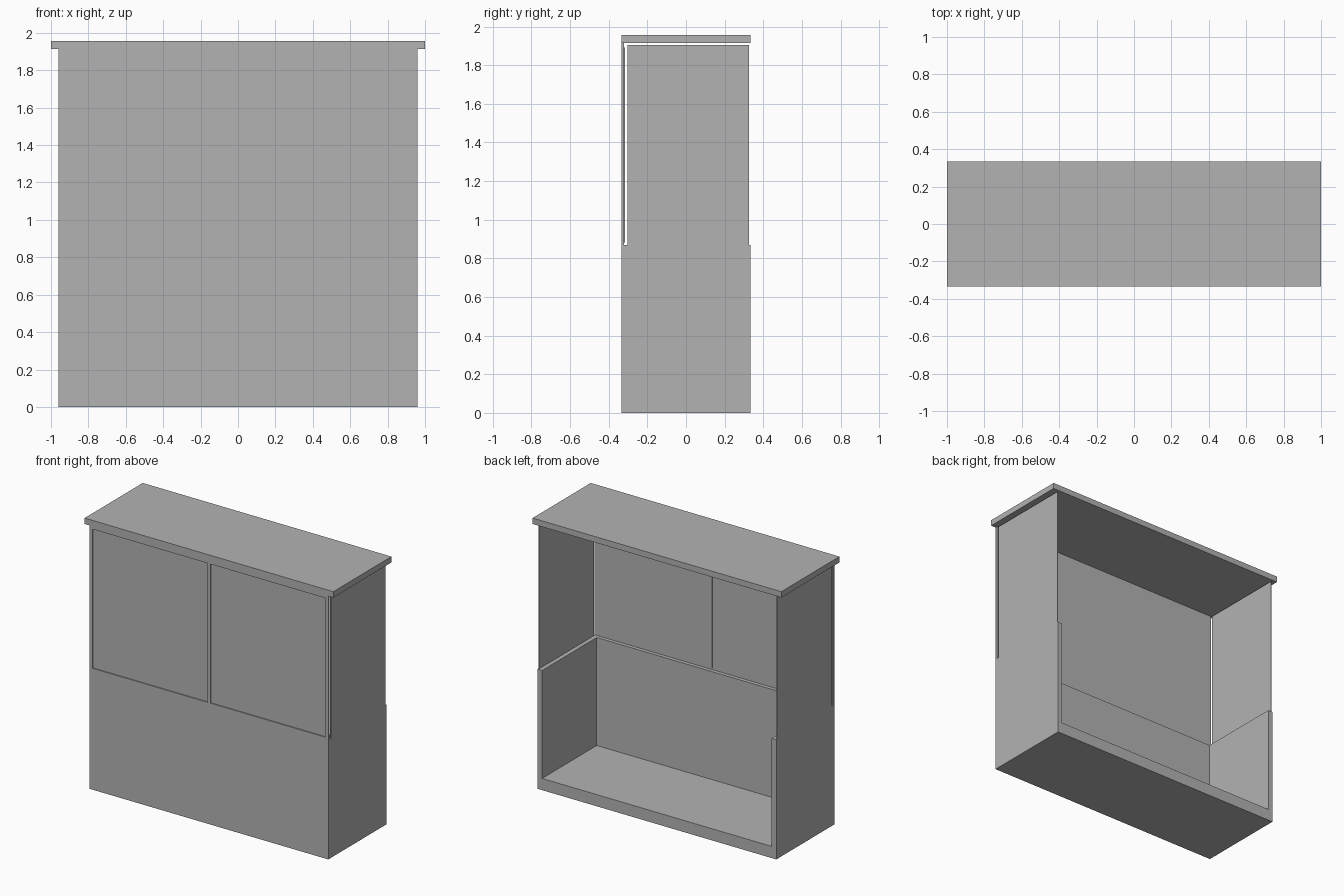
import bpy
import bmesh
from mathutils import Vector

cube = bpy.data.objects.get("Cube")
if cube:
    bpy.data.objects.remove(cube, do_unlink=True)

grey = bpy.data.materials.new("plain grey")
grey.use_nodes = True
colour = (0.45, 0.45, 0.45, 1)
grey.diffuse_color = colour
grey.node_tree.nodes["Principled BSDF"].inputs["Base Color"].default_value = colour


def box(name, xs, ys, zs):
    """Box spanning the given x, y and z ranges."""
    low, high = (Vector(c) for c in zip(xs, ys, zs))
    bm = bmesh.new()
    bmesh.ops.create_cube(bm, size=1)
    for v in bm.verts:
        v.co = (low + high) / 2 + v.co * (high - low)
    mesh = bpy.data.meshes.new(name)
    bm.to_mesh(mesh)
    bm.free()
    mesh.materials.append(grey)
    obj = bpy.data.objects.new(name, mesh)
    bpy.context.collection.objects.link(obj)
    return obj


def cut(target, xs, ys, zs):
    """Remove a box-shaped volume from the target."""
    cutter = box("cutter", xs, ys, zs)
    cutter.hide_render = True
    mod = target.modifiers.new("cut", 'BOOLEAN')
    mod.operation = 'DIFFERENCE'
    mod.solver = 'EXACT'
    mod.object = cutter
    bpy.context.view_layer.objects.active = target
    bpy.ops.object.modifier_apply(modifier=mod.name)
    bpy.data.objects.remove(cutter, do_unlink=True)


WIDTH, DEPTH = 0.96, 0.334      # half sizes of the cabinet
RIM, TOP = 0.87, 1.914          # top of the thick base, underside of the lid
FRAME_BACK, SIDE_FRONT = -0.32, -0.304
DOOR_LOW, DOOR_HIGH = 0.882, 1.893
doors = {"right_door": (-0.938, -0.0125), "left_door": (0.0125, 0.938)}

# Cabinet body: thick open-backed base, thin side sheets and front frame
body = box("cabinet_body", (-WIDTH, WIDTH), (-DEPTH, DEPTH), (0, TOP))
cut(body, (-0.923, 0.923), (-0.293, 1), (0.085, 3))
cut(body, (-0.954, 0.954), (FRAME_BACK, 1), (RIM, 3))
# Slot between front frame and side sheets
cut(body, (-2, 2), (FRAME_BACK, SIDE_FRONT), (RIM, 3))
# Step at the back and gap below the lid
cut(body, (-2, 2), (0.325, 1), (RIM, 3))
cut(body, (-2, 2), (FRAME_BACK, 1), (1.906, 3))

# Doors recessed in the front frame
for name, xs in doors.items():
    cut(body, xs, (-1, -0.31), (DOOR_LOW, DOOR_HIGH))
    box(name, xs, (-0.326, -0.317), (DOOR_LOW, DOOR_HIGH))

# Overhanging lid
box("top_board", (-1, 1), (-DEPTH, DEPTH), (TOP, 1.957))
